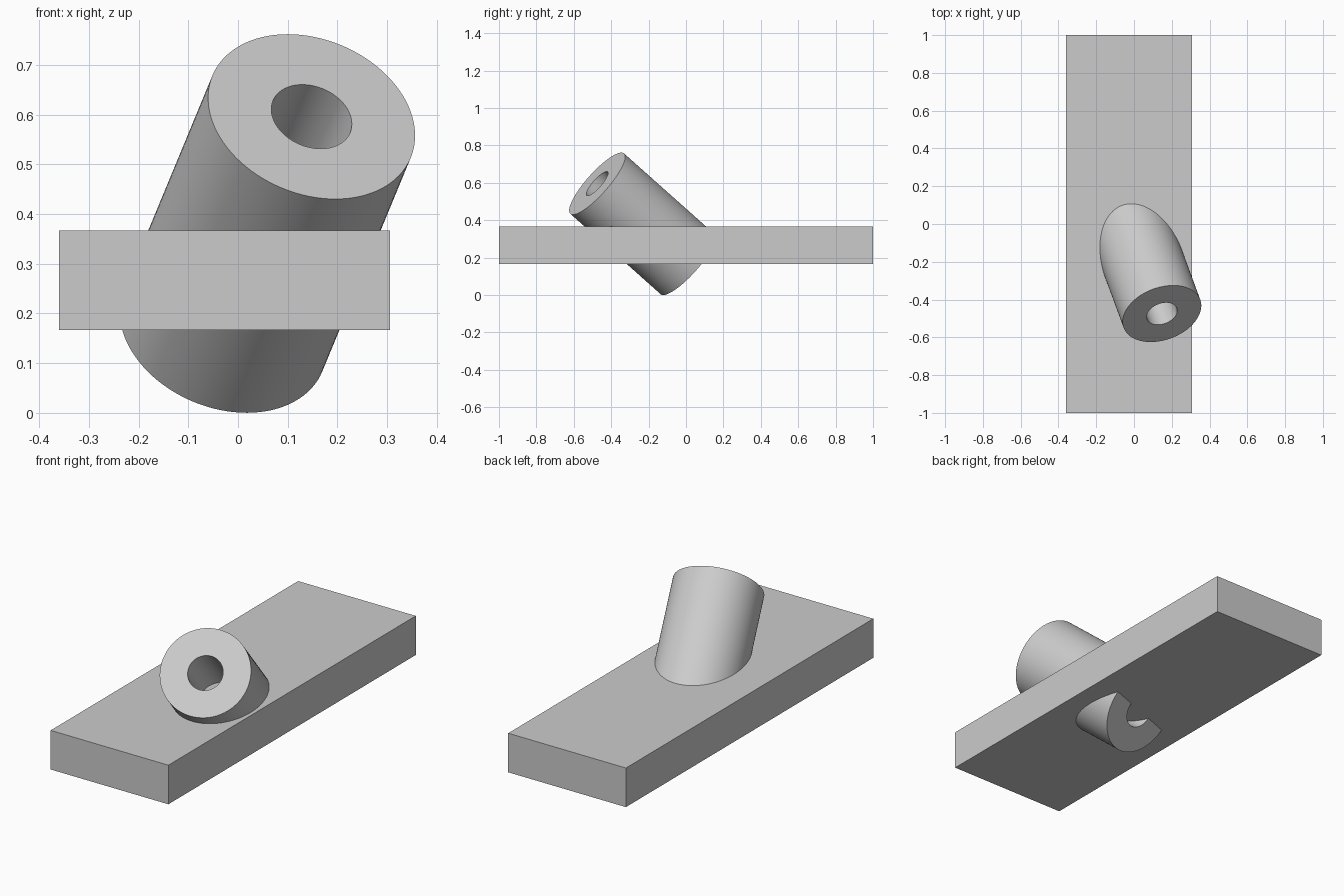
import bpy, bmesh, math
from mathutils import Vector

cube = bpy.data.objects.get("Cube")
if cube:
    bpy.data.objects.remove(cube, do_unlink=True)

# Single plain grey
grey = bpy.data.materials.new("plain_grey")
grey.use_nodes = True
grey.diffuse_color = (0.6, 0.6, 0.6, 1)
grey.node_tree.nodes["Principled BSDF"].inputs["Base Color"].default_value = (0.6, 0.6, 0.6, 1)


def add_object(name, bm):
    bmesh.ops.recalc_face_normals(bm, faces=bm.faces)
    mesh = bpy.data.meshes.new(name)
    bm.to_mesh(mesh)
    bm.free()
    mesh.materials.append(grey)
    obj = bpy.data.objects.new(name, mesh)
    bpy.context.collection.objects.link(obj)
    return obj


# Flat rectangular plate
low, high = Vector((-0.36, -1, 0.167)), Vector((0.306, 1, 0.367))
bm = bmesh.new()
bmesh.ops.create_cube(bm, size=1)
bmesh.ops.scale(bm, vec=high - low, verts=bm.verts)
bmesh.ops.translate(bm, vec=(low + high) / 2, verts=bm.verts)
add_object("plate", bm)

# Tilted tube: a rectangular wall section revolved about its axis
bottom, top = Vector((-0.03, 0.008, 0.166)), Vector((0.148, -0.475, 0.596))
axis = top - bottom
outer, bore, length = 0.216, 0.084, axis.length
bm = bmesh.new()
section = [bm.verts.new((r, 0, z)) for r, z in
           ((bore, 0), (outer, 0), (outer, length), (bore, length))]
edges = [bm.edges.new((section[i], section[(i + 1) % 4])) for i in range(4)]
bmesh.ops.spin(bm, geom=section + edges, cent=(0, 0, 0), axis=(0, 0, 1),
               angle=math.tau, steps=96, use_merge=True)
bmesh.ops.remove_doubles(bm, verts=bm.verts, dist=0.0001)
tube = add_object("tilted_tube", bm)
tube.location = bottom
tube.rotation_euler = axis.to_track_quat('Z', 'Y').to_euler()

# Smooth round walls, crisp rims
bpy.ops.object.select_all(action='DESELECT')
tube.select_set(True)
bpy.context.view_layer.objects.active = tube
bpy.ops.object.shade_smooth_by_angle(angle=math.radians(30))
